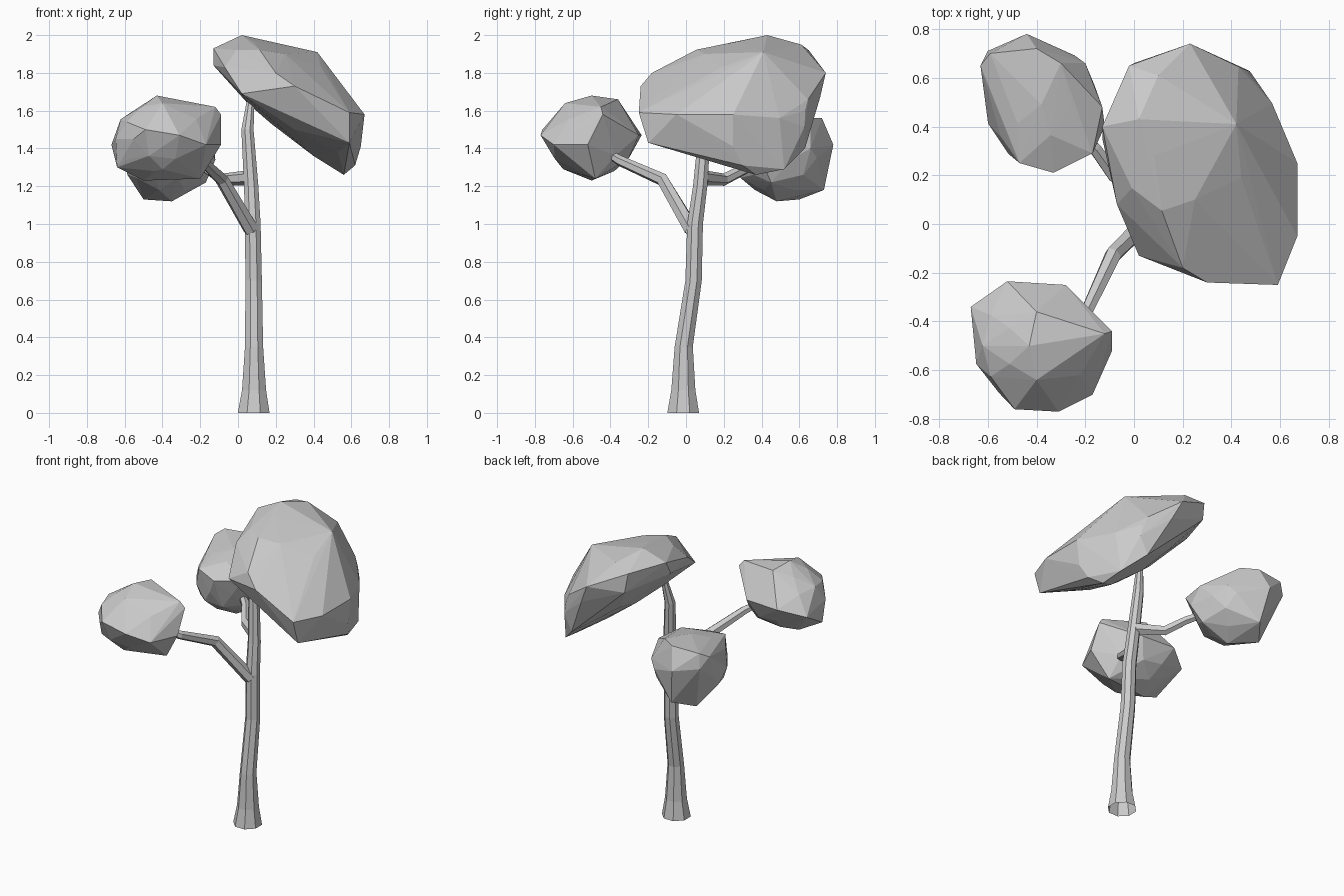
import bpy, bmesh, math
from mathutils import Vector, Matrix

if "Cube" in bpy.data.objects:
    bpy.data.objects.remove(bpy.data.objects["Cube"])


def finish(bm, name):
    bmesh.ops.recalc_face_normals(bm, faces=bm.faces)
    mesh = bpy.data.meshes.new(name)
    bm.to_mesh(mesh)
    bm.free()
    obj = bpy.data.objects.new(name, mesh)
    bpy.context.collection.objects.link(obj)
    return obj


def limb(name, path, radii, sides, level=False):
    """Tapered faceted tube along a path; level keeps its rings horizontal."""
    bm = bmesh.new()
    pts = [Vector(p) for p in path]
    rings = []
    for i, (p, r) in enumerate(zip(pts, radii)):
        d = pts[min(i + 1, len(pts) - 1)] - pts[max(i - 1, 0)]
        d = Vector((0, 0, 1)) if level else d.normalized()
        u = Vector((0, 1, 0)) if level else d.cross(Vector((0, 0, 1))).normalized()
        v = d.cross(u)
        angles = [2 * math.pi * (k + 0.5) / sides for k in range(sides)]
        rings.append([bm.verts.new(p + r * (math.cos(a) * u + math.sin(a) * v))
                      for a in angles])
    for a, b in zip(rings, rings[1:]):
        for k in range(sides):
            n = (k + 1) % sides
            bm.faces.new((a[k], a[n], b[n], b[k]))
    bm.faces.new(rings[-1])
    return finish(bm, name)


def foliage(name, centre, radii, tilt, corners):
    """Faceted clump: hull around a rounded core and its outer corners."""
    core = bmesh.new()
    m = (Matrix.Translation(centre) @ Matrix.Rotation(math.radians(tilt), 4, 'Y')
         @ Matrix.Diagonal((*radii, 1)))
    bmesh.ops.create_icosphere(core, subdivisions=2, radius=1, matrix=m)
    bm = bmesh.new()
    for c in [v.co.copy() for v in core.verts] + corners:
        bm.verts.new(c)
    core.free()
    bmesh.ops.convex_hull(bm, input=list(bm.verts))
    loose = [v for v in bm.verts if not v.link_faces]
    bmesh.ops.delete(bm, geom=loose, context='VERTS')
    return finish(bm, name)


# Trunk and its two bent branches
limb("trunk",
     [(.083, -.015, 0), (.085, -.014, .12), (.085, -.012, .35), (.083, .04, .7),
      (.078, .048, 1.0), (.07, .075, 1.2), (.05, .1, 1.5), (.07, .14, 1.68)],
     [.091, .069, .052, .047, .045, .041, .035, .02], 8, level=True)
limb("front_branch",
     [(.07, .03, .97), (-.085, -.125, 1.235), (-.19, -.35, 1.335), (-.26, -.42, 1.38)],
     [.042, .036, .028, .02], 6)
limb("back_branch",
     [(.06, .09, 1.245), (-.08, .2, 1.235), (-.16, .31, 1.29), (-.26, .4, 1.34)],
     [.04, .033, .028, .02], 6)

# Large slanted crown
foliage("main_crown", (.29, .28, 1.67), (.41, .43, .18), 40, [
    (-.13, .4, 1.93), (-.13, .35, 1.84), (.02, .43, 2.0), (-.02, .65, 1.92),
    (0, .66, 1.79), (.1, .61, 1.95), (.23, .74, 1.8), (.42, .41, 1.91),
    (.25, .1, 1.9), (.44, .19, 1.83), (-.07, .08, 1.83), (.02, -.13, 1.69),
    (.3, -.24, 1.73), (.2, -.18, 1.8), (.59, -.25, 1.59), (.59, -.2, 1.43),
    (.67, -.05, 1.58), (.67, .25, 1.58), (.65, .25, 1.41), (.62, .3, 1.31),
    (.56, .37, 1.26), (.54, .52, 1.29), (.46, .63, 1.6), (.42, .63, 1.4),
    (.4, .25, 1.36), (.53, 0, 1.38), (.3, -.06, 1.5), (.05, .2, 1.64)])

# Small front clump
foliage("front_crown", (-.4, -.5, 1.45), (.26, .24, .2), 0, [
    (-.67, -.34, 1.42), (-.52, -.235, 1.47), (-.28, -.25, 1.47), (-.09, -.44, 1.58),
    (-.09, -.52, 1.42), (-.12, -.45, 1.62), (-.43, -.5, 1.68), (-.31, -.77, 1.47),
    (-.49, -.76, 1.5), (-.17, -.7, 1.42), (-.64, -.55, 1.3), (-.5, -.5, 1.23),
    (-.2, -.48, 1.24), (-.4, -.36, 1.66), (-.4, -.64, 1.64), (-.4, -.65, 1.29)])

# Small back clump
foliage("back_crown", (-.38, .49, 1.35), (.23, .25, .2), 0, [
    (-.63, .65, 1.52), (-.59, .7, 1.55), (-.6, .71, 1.45), (-.44, .78, 1.42),
    (-.2, .66, 1.4), (-.13, .48, 1.45), (-.12, .4, 1.34), (-.17, .29, 1.46),
    (-.33, .21, 1.45), (-.47, .25, 1.48), (-.5, .6, 1.13), (-.35, .48, 1.12),
    (-.4, .73, 1.18), (-.17, .45, 1.22), (-.3, .66, 1.56), (-.4, .72, 1.56)])
